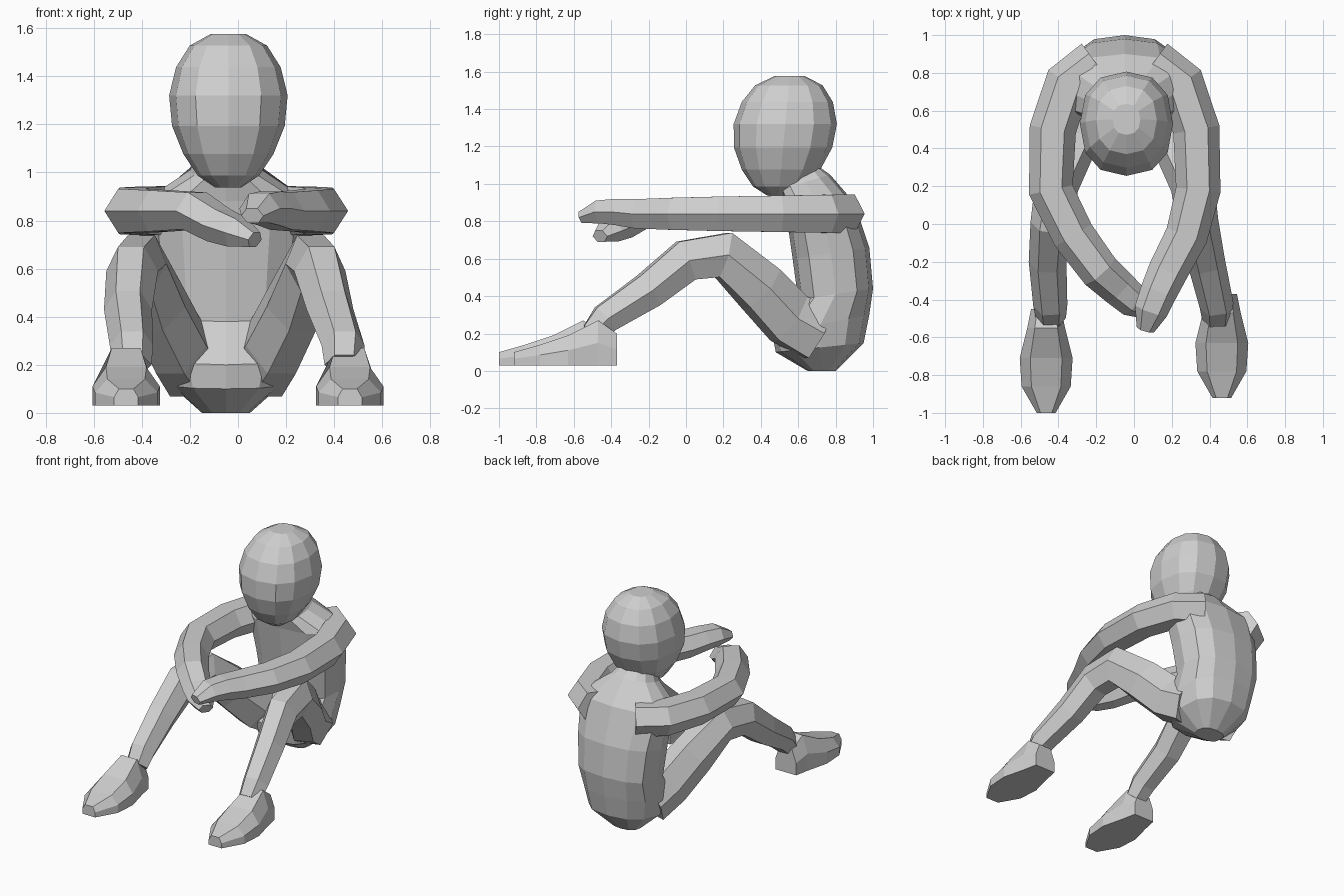
import bpy
import bmesh
from math import sin, cos, pi, copysign
from mathutils import Vector

default_cube = bpy.data.objects.get("Cube")
if default_cube:
    bpy.data.objects.remove(default_cube, do_unlink=True)

GREY = (.62, .62, .62, 1)
MIDLINE = -.05

clay = bpy.data.materials.new("clay_grey")
clay.use_nodes = True
clay.diffuse_color = GREY
shader = clay.node_tree.nodes["Principled BSDF"]
shader.inputs["Base Color"].default_value = GREY
shader.inputs["Roughness"].default_value = .8


def outline(sides, power=1):
    """Unit cross-section; a power below one makes it squarer."""
    def soften(value):
        return copysign(abs(value) ** power, value) if abs(value) > .001 else 0

    angles = [2 * pi * step / sides for step in range(sides)]
    return [(soften(cos(angle)), soften(sin(angle))) for angle in angles]


def loft(name, rings):
    """Skin a stack of equal rings and cap both ends."""
    bm = bmesh.new()
    loops = [[bm.verts.new(point) for point in ring] for ring in rings]
    for lower, upper in zip(loops, loops[1:]):
        for i in range(len(lower)):
            bm.faces.new((lower[i - 1], lower[i], upper[i], upper[i - 1]))
    bm.faces.new(loops[0])
    bm.faces.new(loops[-1])
    bmesh.ops.recalc_face_normals(bm, faces=bm.faces)
    mesh = bpy.data.meshes.new(name)
    bm.to_mesh(mesh)
    bm.free()
    mesh.materials.append(clay)
    part = bpy.data.objects.new(name, mesh)
    bpy.context.collection.objects.link(part)


def body_ring(front, back, half_width, centre_x, shape):
    """Ring tilted so that it runs from a front point to a back point, each (y, z)."""
    front, back = Vector((centre_x, *front)), Vector((centre_x, *back))
    middle, depth = (front + back) / 2, (back - front) / 2
    across = Vector((half_width, 0, 0))
    return [middle + across * u + depth * v for u, v in shape]


def limb(name, path, start_size, end_size, tip_scale=1):
    """Six-sided tube along a path, tapering between two (half width, half height) sizes."""
    points = [Vector(point) for point in path]
    start_size, end_size = Vector(start_size), Vector(end_size)
    last = len(points) - 1
    rings = []
    for i, centre in enumerate(points):
        before = centre - points[max(i - 1, 0)]
        after = points[min(i + 1, last)] - centre
        forward = before.normalized() + after.normalized()
        across = forward.cross(Vector((0, 0, 1))).normalized()
        up = across.cross(forward).normalized()
        width, height = start_size.lerp(end_size, (i / last) ** 1.5)
        if i == last:
            width, height = width * tip_scale, height * tip_scale
        rings.append([centre + across * width * u + up * height * v
                      for u, v in outline(6)])
    loft(name, rings)


def place(side, spread, y, z, straight_from):
    """Mirror a path point about the midline, which straightens towards the front."""
    follow = max(0, min(1, (y - straight_from) * 3))
    return (side * spread + MIDLINE * follow, y, z)


# Torso from seat to neck: front point, back point, half width
torso_shape = outline(12, .8)
torso_sections = [
    ((.65, 0), (.8, 0), .1),
    ((.48, .1), (.95, .15), .24),
    ((.46, .2), (.98, .3), .27),
    ((.6, .38), (1, .44), .28),
    ((.57, .6), (.98, .66), .3),
    ((.53, .88), (.9, .9), .33),
    ((.5, .97), (.77, 1.05), .15),
    ((.5, 1.1), (.7, 1.1), .1),
]
loft("torso", [body_ring(front, back, half, MIDLINE, torso_shape)
               for front, back, half in torso_sections])

# Head: an egg that narrows towards the chin
HEAD_RINGS = 8
head_shape = outline(12, .85)
head_rings = []
for step in range(HEAD_RINGS):
    angle = pi * (step + .5) / HEAD_RINGS
    level = -cos(angle)
    size = sin(angle) ** .75 * (1 + .25 * min(0, level))
    z = 1.257 + .325 * level
    y = .525 + .03 * level
    depth = .28 * size
    head_rings.append(body_ring((y - depth, z), (y + depth, z), .25 * size,
                                -.04, head_shape))
loft("head", head_rings)

# Forearms meet in front, with one hand lying over the other
ARM_HEIGHT = .84
arm_path = [(.15, .85), (.3, .74), (.38, .5), (.39, .18), (.3, -.06), (.18, -.25)]
hands = {
    "left": [(.13, -.36, .85), (.09, -.46, .85), (.06, -.56, .82)],
    "right": [(-.08, -.34, .78), (0, -.41, .75), (.07, -.46, .72)],
}

# Bent legs from hip over knee to ankle: spread, y, z
leg_path = [
    (.15, .7, .2), (.2, .55, .28), (.28, .4, .44), (.36, .2, .62),
    (.39, 0, .59), (.42, -.2, .43), (.44, -.43, .28), (.44, -.5, .2),
]

# Feet with a flat sole and sloping instep: y, half width, top
SOLE = .03
FOOT_X = .465
foot_stations = [(-.37, .08, .2), (-.47, .1, .27), (-.63, .14, .19),
                 (-.78, .13, .14), (-.92, .05, .1)]
foot_shape = [(-1, 0), (1, 0), (1, .5), (.6, 1), (-.6, 1), (-1, .5)]

for label, side, slide in (("left", 1, 0), ("right", -1, -.08)):
    arm = [place(side, spread, y, ARM_HEIGHT, -.2) for spread, y in arm_path]
    limb(label + "_arm", arm + hands[label], (.13, .12), (.08, .06), tip_scale=.6)

    leg = [place(side, spread, y, z, -.45) for spread, y, z in leg_path]
    limb(label + "_leg", leg, (.13, .17), (.08, .07))

    loft(label + "_foot", [
        [(side * FOOT_X + half * u, y + slide, SOLE + (top - SOLE) * v)
         for u, v in foot_shape]
        for y, half, top in foot_stations])
